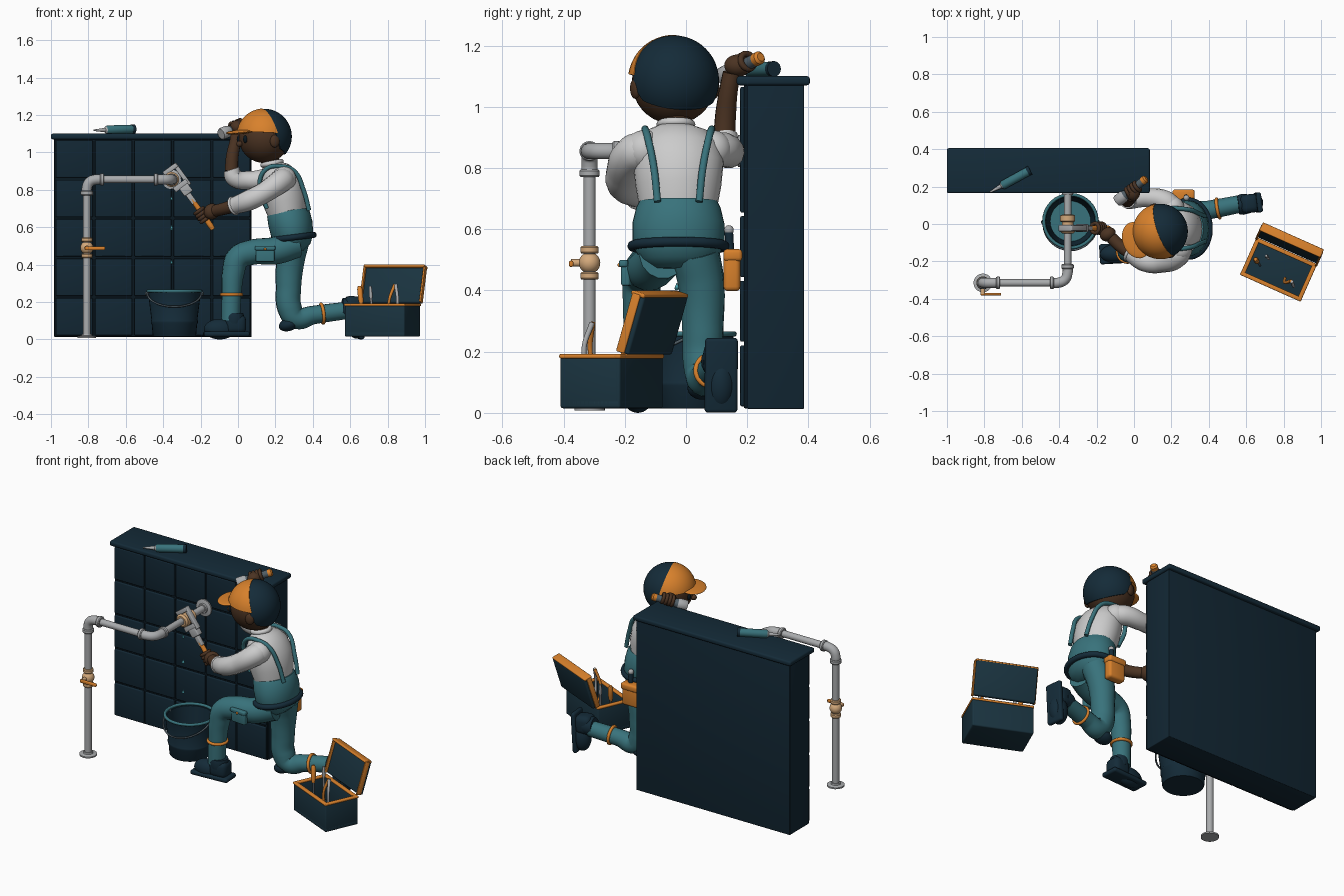
import bpy, bmesh, math
from math import sin, cos, pi, radians
from mathutils import Vector as V, Matrix, Euler

if "Cube" in bpy.data.objects:
    bpy.data.objects.remove(bpy.data.objects["Cube"])

COL = dict(wall=(.006, .02, .034), groove=(.003, .009, .015), navy=(.007, .024, .04), box=(.01, .033, .05),
           orange=(.69, .22, .025), teal=(.04, .17, .2), skin=(.07, .033, .016), white=(.8, .81, .82),
           steel=(.4, .41, .42), brass=(.66, .4, .2), dark=(.08, .11, .13), drop=(.07, .36, .42))
MATS = {}
for key, c in COL.items():
    MATS[key] = bpy.data.materials.new(key)
    MATS[key].diffuse_color = (*c, 1)

def finish(name, bm, mat, M=Matrix()):
    bmesh.ops.recalc_face_normals(bm, faces=bm.faces)
    me = bpy.data.meshes.new(name)
    bm.to_mesh(me); bm.free()
    for p in me.polygons: p.use_smooth = True
    me.set_sharp_from_angle(angle=radians(38))
    me.materials.append(MATS[mat])
    o = bpy.data.objects.new(name, me)
    bpy.context.collection.objects.link(o)
    o.matrix_basis = M
    return o

def place(loc, rot=(0, 0, 0)):
    return Matrix.Translation(loc) @ Euler(rot).to_matrix().to_4x4()

def box(name, loc, size, mat, rot=(0, 0, 0), bev=.008, M=Matrix()):
    bm = bmesh.new()
    bmesh.ops.create_cube(bm, size=1)
    bmesh.ops.scale(bm, vec=size, verts=bm.verts)
    bmesh.ops.bevel(bm, geom=bm.edges[:], offset=bev, segments=3, profile=.5, affect='EDGES')
    return finish(name, bm, mat, M @ place(loc, rot))

def ball(name, loc, size, mat, rot=(0, 0, 0), M=Matrix()):
    bm = bmesh.new()
    bmesh.ops.create_uvsphere(bm, u_segments=32, v_segments=18, radius=1)
    bmesh.ops.scale(bm, vec=(size,) * 3 if isinstance(size, float) else size, verts=bm.verts)
    return finish(name, bm, mat, M @ place(loc, rot))

def lathe(name, profile, mat, M=Matrix(), n=32):
    """Spin (radius, z) profile about z."""
    bm = bmesh.new()
    vs = [bm.verts.new((r, 0, z)) for r, z in profile]
    es = [bm.edges.new(e) for e in zip(vs, vs[1:])]
    bmesh.ops.spin(bm, geom=vs + es, cent=(0, 0, 0), axis=(0, 0, 1), angle=2 * pi, steps=n)
    bmesh.ops.remove_doubles(bm, verts=bm.verts, dist=1e-5)
    return finish(name, bm, mat, M)

def rod(name, a, b, mat, *profile):
    """Lathe between a and b; profile is (radius, fraction) pairs or one radius."""
    a, d = V(a), V(b) - V(a)
    if not isinstance(profile[0], tuple): profile = ((profile[0], 0), (profile[0], 1))
    prof = [(0, profile[0][1])] + list(profile) + [(0, profile[-1][1])]
    M = Matrix.Translation(a) @ d.to_track_quat('Z', 'Y').to_matrix().to_4x4()
    return lathe(name, [(r, t * d.length) for r, t in prof], mat, M, 24)

def ring(name, loc, axis, R, r, mat, sy=1):
    M = Matrix.Translation(loc) @ V(axis).to_track_quat('Z', 'Y').to_matrix().to_4x4() @ Matrix.Diagonal((1, sy, 1, 1))
    return lathe(name, [(R + r * cos(t * pi / 5), r * sin(t * pi / 5)) for t in range(11)], mat, M)

def tube(name, pts, mat, closed=False):
    """Smooth tube through (x, y, z, radius) points."""
    cu = bpy.data.curves.new(name, 'CURVE')
    cu.dimensions, cu.bevel_depth, cu.bevel_resolution, cu.use_fill_caps = '3D', 1, 5, True
    s = cu.splines.new('BEZIER')
    s.bezier_points.add(len(pts) - 1)
    s.resolution_u, s.use_cyclic_u = 10, closed
    for bp, p in zip(s.bezier_points, pts):
        bp.co, bp.radius = p[:3], p[3]
        bp.handle_left_type = bp.handle_right_type = 'AUTO'
    tmp = bpy.data.objects.new(name + "_path", cu)
    bpy.context.collection.objects.link(tmp)
    dg = bpy.context.evaluated_depsgraph_get()
    bm = bmesh.new()
    me = bpy.data.meshes.new_from_object(tmp.evaluated_get(dg))
    bm.from_mesh(me)
    bpy.data.objects.remove(tmp)
    return finish(name, bm, mat)

def loft(name, rings, mat, tilt, n=36):
    """Skin tilted ellipses given as (x, y, z, rx, ry)."""
    bm = bmesh.new()
    R = Matrix.Rotation(tilt, 3, 'Y')
    loops = [[bm.verts.new(V(r[:3]) + R @ V((r[3] * cos(2 * pi * i / n), r[4] * sin(2 * pi * i / n), 0)))
              for i in range(n)] for r in rings]
    for a, b in zip(loops, loops[1:]):
        for i in range(n): bm.faces.new((a[i], a[i - 1], b[i - 1], b[i]))
    bm.faces.new(loops[0]); bm.faces.new(loops[-1])
    return finish(name, bm, mat)

# Tiled wall with cap
box("wall_body", (-.455, .287, .543), (1.05, .196, 1.056), 'groove', bev=.004)
box("wall_back", (-.455, .293, .543), (1.056, .185, 1.06), 'wall', bev=.004)
for i in range(5):
    for j in range(5):
        box("wall_tile", (-.875 + .21 * i, .187, .121 + .211 * j), (.198, .02, .199), 'wall', bev=.005)
box("wall_cap", (-.458, .285, 1.085), (1.085, .24, .03), 'navy', bev=.01)

# Pipe run
PX, PY, PZ = -.808, -.315, .855
rod("riser_pipe", (PX, PY, .01), (PX, PY, .8), 'steel', .02)
rod("cross_pipe", (PX + .05, PY, PZ), (-.42, PY, PZ), 'steel', .02)
rod("wall_pipe", (-.355, -.26, PZ), (-.355, .18, PZ), 'steel', .02)
k = .022
tube("elbow_upper", [(PX, PY, .78, .027), (PX, PY, .81, .027), (PX + .014, PY, PZ - .014, .027),
                     (PX + .05, PY, PZ, .027), (PX + .08, PY, PZ, .027)], 'steel')
tube("elbow_side", [(-.44, PY, PZ, .027), (-.41, PY, PZ, .027), (-.371, PY + .016, PZ, .027),
                    (-.355, PY + .055, PZ, .027), (-.355, PY + .085, PZ, .027)], 'steel')
for a, d in [((PX, PY, .77), (0, 0, .025)), ((PX + .07, PY, PZ), (.022, 0, 0)), ((-.45, PY, PZ), (.022, 0, 0)),
             ((-.355, -.24, PZ), (0, .025, 0))]:
    rod("pipe_collar", a, V(a) + V(d), 'steel', (.029, 0), (.033, .2), (.033, .8), (.029, 1))
rod("floor_flange", (PX, PY, 0.008), (PX, PY, .03), 'steel', (.05, 0), (.05, .4), (.028, .6), (.026, 1))
rod("wall_flange", (-.355, .18, PZ), (-.355, .155, PZ), 'steel', (.052, 0), (.052, .4), (.03, .6), (.028, 1))
# Valve and leaking union
ball("valve_body", (PX, PY, .49), .035, 'brass')
for z in (.435, .52):
    rod("valve_collar", (PX, PY, z), (PX, PY, z + .025), 'brass', (.026, 0), (.03, .2), (.03, .8), (.026, 1))
rod("valve_stem", (PX, PY, .49), (PX, PY - .06, .49), 'brass', .012)
box("valve_lever", (-.765, -.375, .487), (.11, .014, .02), 'orange', bev=.005)
rod("union_nut", (-.355, -.05, PZ), (-.355, .05, PZ), 'brass', (.03, 0), (.04, .1), (.04, .4), (.031, .45), (.031, .6), (.04, .65), (.04, .95), (.03, 1))
for z, s in ((.75, .007), (.593, .009), (.408, .008)):
    rod("water_drop", (-.355, -.03, z - s), (-.355, -.03, z + 2 * s), 'drop', (s * .7, .08), (s, .3), (s * .7, .55), (.001, 1))

# Bucket
B = Matrix.Translation((-.34, .015, 0))
lathe("bucket_body", [(0, .015), (.112, .015), (.116, .02), (.121, .08), (.126, .09), (.126, .1), (.123, .105),
                      (.141, .25), (.131, .25), (.108, .04), (0, .04)], 'navy', B)
lathe("bucket_lining", [(.134, .25), (.109, .042), (0, .042)], 'teal', B)
ring("bucket_rim", (-.34, .015, .258), (0, 0, 1), .142, .009, 'teal')
tube("bucket_handle", [(-.34 + .146 * cos(t * pi / 8), .01 - .15 * sin(t * pi / 8), .25 - .075 * sin(t * pi / 8), .005)
                       for t in range(9)], 'dark')
for s in (-1, 1): ball("bucket_lug", (-.34 + s * .143, .01, .245), .014, 'dark')

# Pipe wrench
def wr(u, p): return (-.355 + .59 * u + .81 * p, -.022, .855 - .81 * u + .59 * p)
WR = (0, -.63, 0)
box("wrench_lower_jaw", wr(.055, .02), (.085, .035, .03), 'steel', WR, .005)
box("wrench_upper_jaw", wr(-.048, .025), (.085, .035, .026), 'steel', WR, .005)
box("wrench_shank", wr(.01, .06), (.024, .03, .14), 'steel', WR, .005)
box("wrench_head", wr(.09, .03), (.055, .042, .05), 'steel', WR, .006)
box("wrench_neck", wr(.14, .025), (.03, .025, .07), 'steel', WR, .005)
tube("wrench_handle", [(*wr(.15, .025), .013), (*wr(.2, .025), .014), (*wr(.32, .023), .016), (*wr(.345, .022), .013)], 'orange')

# Torso and overalls
loft("shirt_torso", [(.265, -.025, .66, .1, .125), (.25, -.025, .74, .118, .14), (.232, -.025, .82, .118, .148),
                     (.215, -.028, .88, .1, .135), (.2, -.03, .92, .075, .1), (.185, -.035, .94, .045, .05)], 'white', -.22)
loft("overall_waist", [(.3, -.025, .47, .05, .08), (.297, -.025, .5, .09, .125), (.292, -.025, .55, .112, .15),
                       (.28, -.025, .62, .118, .15), (.27, -.025, .67, .115, .138), (.267, -.025, .69, .105, .128)], 'teal', -.12)
ring("belt", (.292, -.025, .545), (-.1, 0, 1), .117, .016, 'navy', 1)
bpy.context.collection.objects["belt"].scale.x = bpy.context.collection.objects["belt"].scale.y = 1
bpy.data.objects.remove(bpy.data.objects["belt"])
tube("belt", [(.292 + .113 * cos(t * pi / 8), -.025 + .15 * sin(t * pi / 8), .545 + .014 * cos(t * pi / 8), .016) for t in range(16)], 'navy', True)
for s in (-1, 1):
    y = -.025
    tube("suspender", [(.155, y + s * .075, .7, .012), (.115, y + s * .085, .82, .012), (.15, y + s * .105, .91, .012),
                       (.235, y + s * .108, .925, .012), (.3, y + s * .1, .9, .012), (.35, y + s * .08, .8, .012), (.38, y + s * .068, .69, .012)], 'teal')
rod("neck", (.185, -.03, .91), (.165, -.035, .98), 'skin', .05)
ring("collar", (.182, -.033, .942), (-.2, 0, 1), .05, .014, 'white')

# Head, built facing -x, then turned
H = place((.14, -.04, 1.085), (0, 0, radians(20)))
ball("head", (0, 0, -.005), .137, 'skin', M=H)
def cap_part(name, r, planes, mat):
    bm = bmesh.new()
    bmesh.ops.create_uvsphere(bm, u_segments=40, v_segments=24, radius=r)
    for co, no in planes:
        g = bm.verts[:] + bm.edges[:] + bm.faces[:]
        cut = bmesh.ops.bisect_plane(bm, geom=g, plane_co=co, plane_no=no, clear_outer=True)
        bmesh.ops.contextual_create(bm, geom=[e for e in cut['geom_cut'] if isinstance(e, bmesh.types.BMEdge)])
    finish(name, bm, mat, H)
cap_part("cap_front", .15, [((0, 0, .02), (-.05, 0, -1)), ((.03, 0, .0), (1, 0, .3))], 'orange')
cap_part("cap_back", .148, [((.02, 0, .0), (-1, 0, -.4)), ((.1, 0, -.09), (-.45, 0, -1))], 'navy')
ball("cap_brim", (-.135, 0, .025), (.075, .1, .012), 'orange', (0, -.12, 0), H)
for s in (-1, 1):
    ball("ear", (.01, s * .137, -.025), (.026, .016, .034), 'skin', M=H)
    ball("eye", (-.125, s * .05, -.015), (.012, .014, .02), 'groove', M=H)
ball("nose", (-.14, 0, -.04), (.018, .017, .016), 'skin', M=H)

# Arms: left on the wrench, right bracing a torch on the wall
tube("left_sleeve", [(.25, -.12, .86, .058), (.235, -.165, .85, .063), (.14, -.205, .785, .056), (.06, -.2, .745, .056), (-.02, -.155, .715, .047)], 'white')
ball("left_shoulder", (.245, -.135, .858), .066, 'white')
ring("left_cuff", (-.022, -.153, .714), (-.08, .05, -.03), .042, .01, 'white')
tube("left_forearm", [(-.01, -.16, .718, .036), (-.07, -.12, .7, .033), (-.12, -.075, .688, .032)], 'skin')
ball("left_hand", (-.14, -.055, .684), (.045, .036, .042), 'skin', (0, -.5, .5))
tube("right_sleeve", [(.22, .07, .86, .055), (.17, .12, .86, .057), (.06, .14, .85, .05), (-.02, .128, .865, .048), (-.035, .125, .91, .043)], 'white')
ball("right_shoulder", (.205, .085, .86), .064, 'white')
tube("right_forearm", [(-.035, .125, .9, .036), (-.03, .13, .98, .034), (-.015, .14, 1.06, .03), (-.01, .15, 1.11, .03)], 'skin')
ball("right_hand", (-.005, .17, 1.135), (.038, .045, .036), 'skin')
for h, c, d, e in (("left", wr(.25, .02), (.59, 0, -.81), (0, -1, 0)), ("right", (-.005, .185, 1.14), (.77, .55, .3), (0, 0, 1))):
    for i in range(4):
        ring(h + "_finger", V(c) + V(d) * (.019 * (i - 1.5)), d, .026, .01, 'skin')
T0, TD = V((-.085, .125, 1.1)), V((.145, .115, .06))
rod("torch_body", T0 + TD * .25, T0 + TD, 'dark', (.028, 0), (.021, .15), (.021, .85), (.018, 1))
rod("torch_head", T0 + TD * -.04, T0 + TD * .3, 'steel', (.028, 0), (.032, .1), (.032, .7), (.024, 1))
rod("torch_ring", T0 + TD * .9, T0 + TD * 1.04, 'orange', (.022, 0), (.022, .7), (.014, 1))

# Legs
tube("left_leg", [(.31, -.08, .51, .075), (.2, -.115, .475, .075), (.07, -.135, .465, .068), (.0, -.143, .435, .065),
                  (-.025, -.147, .36, .06), (-.035, -.15, .24, .053), (-.04, -.152, .1, .05)], 'teal')
tube("right_leg", [(.3, .03, .52, .08), (.28, .05, .42, .076), (.27, .055, .28, .068), (.275, .055, .17, .066),
                   (.31, .06, .115, .06), (.4, .075, .13, .05), (.58, .11, .155, .047)], 'teal')
ball("knee_pad", (.272, .055, .08), (.055, .05, .035), 'navy', (0, -.3, 0))
ring("left_leg_band", (-.035, -.15, .24), (0, 0, 1), .054, .009, 'orange')
ring("right_leg_band", (.45, .083, .138), (1, .17, .12), .051, .009, 'orange')

def boot(side, M):
    box(side + "_boot_sole", (-.04, 0, .014), (.245, .108, .028), 'navy', bev=.012, M=M)
    box(side + "_boot_upper", (.01, 0, .065), (.11, .1, .1), 'navy', bev=.03, M=M)
    ball(side + "_boot_toe", (-.075, 0, .04), (.085, .05, .055), 'navy', M=M)
    rod(side + "_boot_cuff", (0, 0, .07), (0, 0, .125), 'navy', (.052, 0), (.056, .6), (.05, 1)).matrix_basis = M @ place((0, 0, .07))
boot("left", place((-.022, -.153, .015), (0, 0, .06)))
boot("right", place((.68, .117, .162), (0, 0, .12)) @ place((0, 0, 0), (0, -pi / 2 + .06, 0)))

# Thigh pocket, belt pouch and hammer
box("thigh_pocket", (.145, -.193, .455), (.1, .03, .08), 'teal', (0, 0, -.1))
box("thigh_pocket_flap", (.145, -.2, .488), (.11, .03, .024), 'teal', (0, 0, -.1))
ball("pocket_button", (.145, -.217, .483), .007, 'orange')
box("belt_pouch", (.265, .15, .465), (.11, .055, .135), 'orange', bev=.015)
box("pouch_flap", (.265, .153, .515), (.118, .062, .04), 'orange', bev=.012)
rod("pouch_tool", (.28, .145, .5), (.28, .14, .59), 'navy', .014)
ball("pouch_tool_tip", (.28, .14, .597), .016, 'steel')

# Toolbox with open lid and tools
T = place((.773, -.243, .015), (0, 0, radians(-24)))
L, W = .35, .215
box("toolbox_floor", (0, 0, .015), (L, W, .03), 'box', M=T)
for s in (-1, 1):
    box("toolbox_long_side", (0, s * (W / 2 - .01), .083), (L, .02, .166), 'box', M=T)
    box("toolbox_end", (s * (L / 2 - .01), 0, .083), (.02, W, .166), 'box', M=T)
    box("toolbox_rim_long", (0, s * (W / 2 - .009), .17), (L + .006, .023, .014), 'orange', bev=.005, M=T)
    box("toolbox_rim_end", (s * (L / 2 - .009), 0, .17), (.023, W, .014), 'orange', bev=.005, M=T)
LID = T @ place((0, W / 2, .178), (-.3, 0, 0))
box("toolbox_lid", (0, .016, .105), (L, .03, .2), 'box', M=LID)
box("lid_rim_top", (0, .004, .205), (L + .006, .05, .014), 'orange', bev=.005, M=LID)
for s in (-1, 1): box("lid_rim_side", (s * L / 2, .0, .105), (.012, .03, .2), 'orange', bev=.004, M=LID)
def tl(x, y, z): return T @ V((x, y, z))
rod("screwdriver", tl(-.1, -.02, .05), tl(-.13, 0, .21), 'dark', .006)
rod("screwdriver_grip", tl(-.12, -.01, .17), tl(-.135, 0, .27), 'orange', (.01, 0), (.014, .3), (.014, .85), (.009, 1))
rod("chisel", tl(-.07, .03, .05), tl(-.09, .04, .27), 'steel', (.006, 0), (.006, .7), (.01, .75), (.007, 1))
tube("pliers_handle_a", [(*tl(.05, -.03, .06), .008), (*tl(.06, -.05, .19), .008), (*tl(.085, -.03, .28), .009)], 'orange')
tube("pliers_handle_b", [(*tl(.09, -.03, .06), .008), (*tl(.11, -.05, .19), .008), (*tl(.09, -.03, .28), .009)], 'steel')

# Sealant tube on the wall cap
S0, SD = V((-.77, .17, 1.118)), V((.215, .118, .006))
rod("sealant_tube", S0 + SD * .3, S0 + SD * .93, 'teal', (.02, 0), (.024, .05), (.024, 1))
rod("sealant_nozzle", S0, S0 + SD * .3, 'steel', (.004, 0), (.012, .9), (.02, 1))
rod("sealant_cap", S0 + SD * .93, S0 + SD, 'navy', .025)

for m in bpy.data.materials:
    if m.users and not m.is_grease_pencil:
        m.use_nodes = True
        m.node_tree.nodes["Principled BSDF"].inputs["Base Color"].default_value = m.diffuse_color
